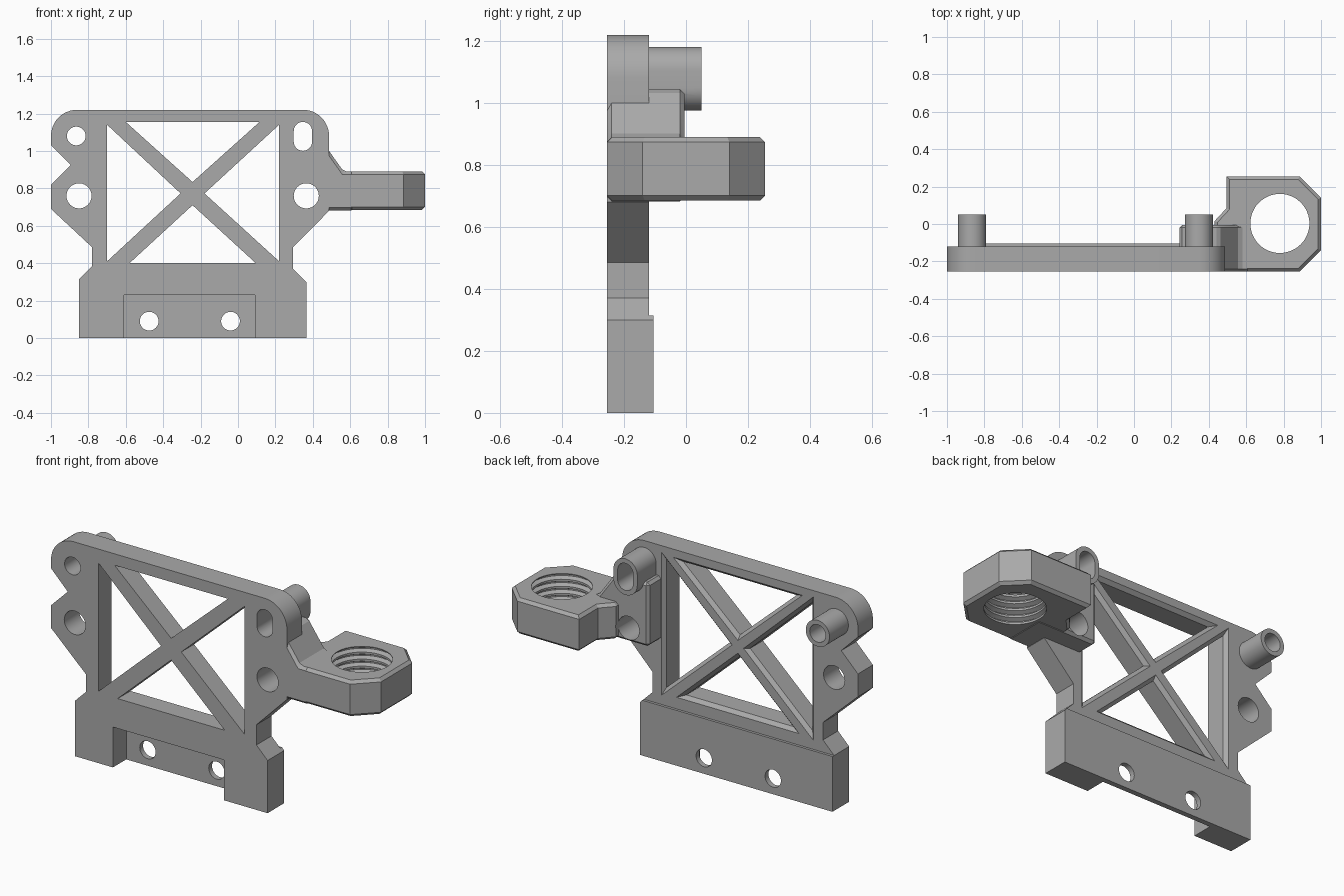
import bpy, bmesh
from math import sin, cos, pi, radians
from mathutils import Vector

cube = bpy.data.objects.get("Cube")
if cube:
    bpy.data.objects.remove(cube)

grey = bpy.data.materials.new("mid grey")
grey.use_nodes = True
COLOUR = (0.4, 0.4, 0.4, 1)
grey.diffuse_color = COLOUR
grey.node_tree.nodes["Principled BSDF"].inputs["Base Color"].default_value = COLOUR

FRONT, BACK = -0.255, -0.12


def loft(name, rings, chamfer=0, caps_only=False):
    """Closed solid through matching rings of 3D points."""
    bm = bmesh.new()
    loops = [[bm.verts.new(p) for p in ring] for ring in rings]
    n = len(loops[0])
    caps = [bm.faces.new(loops[0]), bm.faces.new(loops[-1])]
    for a, b in zip(loops, loops[1:]):
        for i in range(n):
            j = (i + 1) % n
            bm.faces.new((a[i], a[j], b[j], b[i]))
    bmesh.ops.recalc_face_normals(bm, faces=bm.faces)
    if chamfer:
        edges = {e for f in caps for e in f.edges} if caps_only else bm.edges
        bmesh.ops.bevel(bm, geom=list(edges), offset=chamfer, segments=1,
                        affect='EDGES')
    mesh = bpy.data.meshes.new(name)
    bm.to_mesh(mesh)
    bm.free()
    mesh.materials.append(grey)
    ob = bpy.data.objects.new(name, mesh)
    bpy.context.collection.objects.link(ob)
    return ob


def prism(name, outline, y0, y1, chamfer=0):
    """Extrude an (x, z) outline along y."""
    return loft(name, [[(x, y, z) for x, z in outline] for y in (y0, y1)], chamfer)


def arc(cx, cz, r, start, end, steps=12):
    return [(cx + r * cos(radians(start + (end - start) * i / steps)),
             cz + r * sin(radians(start + (end - start) * i / steps)))
            for i in range(steps + 1)]


def circle(cx, cz, r, n=48):
    return arc(cx, cz, r, 0, 360, n)[:-1]


def slot(cx, cz, r, half):
    return arc(cx, cz + half, r, 0, 180, 24) + arc(cx, cz - half, r, 180, 360, 24)


def grown(tri, d):
    """Offset a triangle outward by d, about its incentre."""
    a, b, c = [Vector(p) for p in tri]
    la, lb, lc = (b - c).length, (c - a).length, (a - b).length
    p = la + lb + lc
    centre = (a * la + b * lb + c * lc) / p
    r = abs((b.x - a.x) * (c.y - a.y) - (b.y - a.y) * (c.x - a.x)) / p
    return [tuple(centre + (v - centre) * (r + d) / r) for v in (a, b, c)]


def combine(target, others, operation):
    for other in others:
        mod = target.modifiers.new(other.name, 'BOOLEAN')
        mod.operation, mod.solver, mod.object = operation, 'EXACT', other
    graph = bpy.context.evaluated_depsgraph_get()
    mesh = bpy.data.meshes.new_from_object(target.evaluated_get(graph))
    target.modifiers.clear()
    target.data = mesh
    for other in others:
        bpy.data.objects.remove(other)


# Main plate silhouette
plate = [(-0.85, 0), (-0.85, 0.315), (-0.78, 0.385), (-0.78, 0.485), (-1, 0.69),
         (-1, 0.82), (-0.895, 0.925), (-1, 1.03)]
plate += arc(-0.86, 1.08, 0.14, 180, 90) + arc(0.347, 1.08, 0.14, 90, 0)
plate += [(0.487, 0.68), (0.295, 0.485), (0.295, 0.37), (0.365, 0.3), (0.365, 0)]
bracket = prism("bracket", plate, FRONT, BACK)

# Foot thickening, arm block and rear posts
foot = prism("foot_ridge", [(-0.85, 0), (-0.85, 0.315), (0.35, 0.315),
                            (0.365, 0.3), (0.365, 0)], -0.2, -0.105)
block = prism("arm_block", [(0.242, 0.682), (0.242, 1.045), (0.455, 1.045),
                            (0.565, 0.89), (0.62, 0.89), (0.62, 0.682)],
              FRONT, -0.005, 0.015)
round_post = prism("round_post", circle(-0.865, 1.08, 0.075), -0.2, 0.05)
slot_post = prism("slot_post", slot(0.347, 1.078, 0.075, 0.028), -0.2, 0.05)

# Nut head at the end of the arm
head_outline = [(0.43, FRONT), (0.885, FRONT), (1, -0.14), (1, 0.14), (0.885, 0.255),
                (0.495, 0.255), (0.495, 0.085), (0.43, 0.015)]
head = loft("nut_head", [[(x, y, z) for x, y in head_outline] for z in (0.685, 0.89)],
            0.016, True)
combine(bracket, [foot, block, round_post, slot_post, head], 'UNION')

# Triangular openings that leave a cross brace, flared at the rear
cx, cz = -0.243, 0.773
triangles = [
    [(-0.60, 1.155), (0.115, 1.155), (cx, 0.834)],
    [(-0.58, 0.40), (0.095, 0.40), (cx, 0.71)],
    [(-0.70, 1.14), (-0.70, 0.41), (cx - 0.064, cz)],
    [(0.22, 1.14), (0.22, 0.41), (cx + 0.064, cz)],
]
cutters = []
for tri in triangles:
    steps = [(-0.3, 0), (-0.14, 0), (-0.119, 0.02)]
    cutters.append(loft("opening", [[(x, y, z) for x, z in grown(tri, d)]
                                    for y, d in steps]))

# Front pocket, bolt holes and slot
cutters.append(prism("pocket", [(-0.61, -0.1), (-0.61, 0.23), (0.09, 0.23),
                                (0.09, -0.1)], -0.4, -0.135))
for x, z, r in [(-0.475, 0.09, 0.05), (-0.04, 0.09, 0.05), (-0.865, 1.08, 0.05),
                (-0.85, 0.76, 0.067), (0.365, 0.76, 0.067)]:
    cutters.append(prism("bolt_hole", circle(x, z, r), -0.4, 0.1))
cutters.append(prism("slot_hole", slot(0.347, 1.078, 0.049, 0.028), -0.4, 0.1))

# Threaded bore
minor, major, pitch = 0.158, 0.18, 0.04
profile = [(0.6, minor), (0.69, minor)]
for i in range(5):
    z = 0.692 + i * pitch
    profile += [(z + 0.005, minor), (z + 0.016, major), (z + 0.022, major),
                (z + 0.033, minor)]
profile += [(0.98, minor)]
cutters.append(loft("threaded_bore", [[(x, y, z) for x, y in circle(0.78, 0.003, r)]
                                      for z, r in profile]))
combine(bracket, cutters, 'DIFFERENCE')

bpy.ops.object.select_all(action='DESELECT')
bracket.select_set(True)
bpy.context.view_layer.objects.active = bracket
bpy.ops.object.shade_smooth_by_angle(angle=radians(25))
